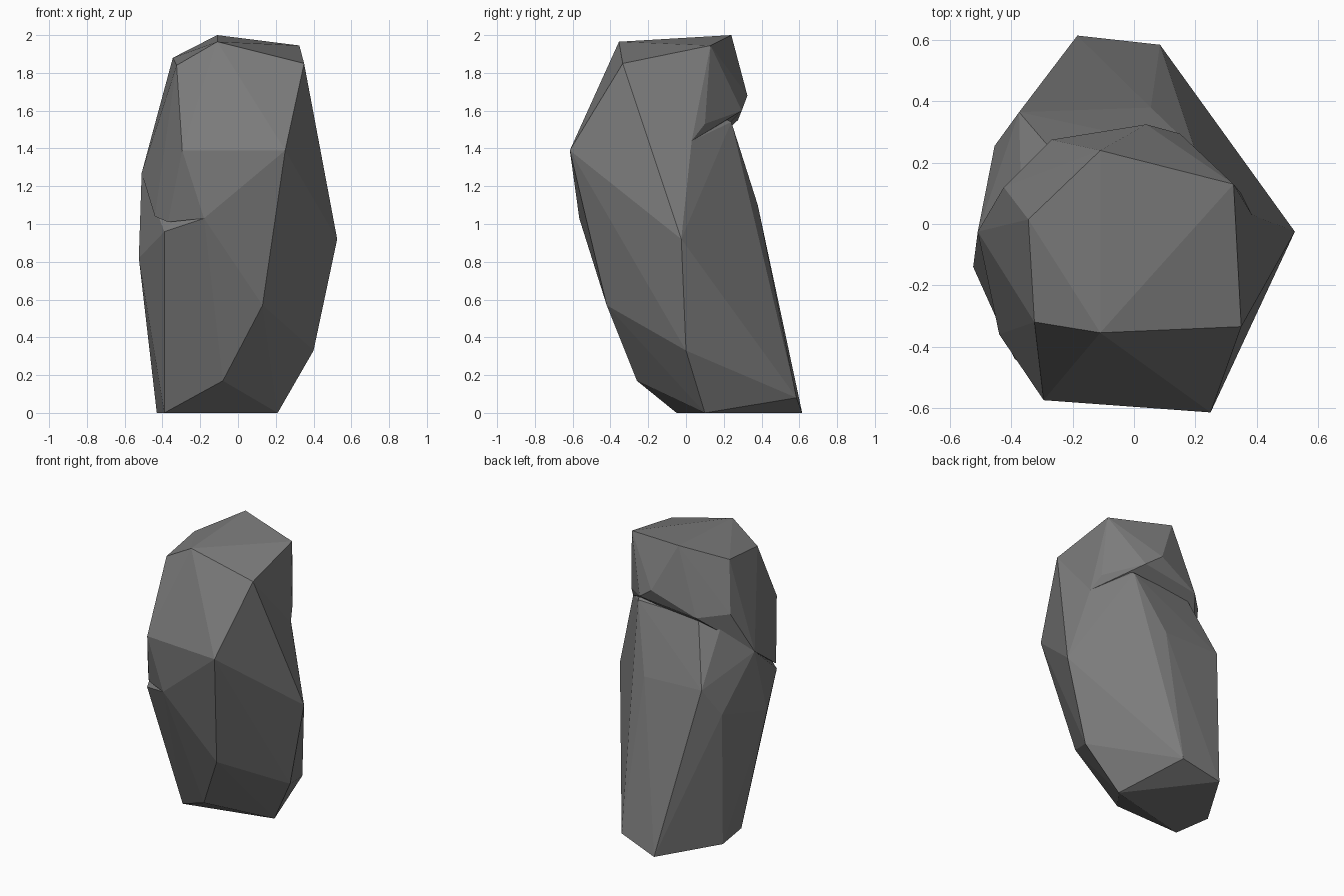
import bpy
import bmesh
from mathutils import Vector

default_cube = bpy.data.objects.get("Cube")
if default_cube is not None:
    bpy.data.objects.remove(default_cube, do_unlink=True)


def flat_material(name, value):
    """Plain grey material, the same in the viewport and in a render."""
    material = bpy.data.materials.new(name)
    material.use_nodes = True
    colour = (value, value, value, 1)
    material.diffuse_color = colour
    shader = material.node_tree.nodes["Principled BSDF"]
    shader.inputs["Base Color"].default_value = colour
    shader.inputs["Roughness"].default_value = 0.9
    return material


def faceted_block(name, corners, material):
    """Chisel a convex block from its corner points, given in hundredths."""
    bm = bmesh.new()
    for corner in corners:
        bm.verts.new(Vector(corner) / 100)
    hull = bmesh.ops.convex_hull(bm, input=bm.verts[:])
    unused = set(hull["geom_interior"]) | set(hull["geom_unused"])
    spare = [item for item in unused if isinstance(item, bmesh.types.BMVert)]
    bmesh.ops.delete(bm, geom=spare, context="VERTS")
    bmesh.ops.recalc_face_normals(bm, faces=bm.faces[:])
    mesh = bpy.data.meshes.new(name)
    bm.to_mesh(mesh)
    bm.free()
    mesh.materials.append(material)
    block = bpy.data.objects.new(name, mesh)
    bpy.context.collection.objects.link(block)
    return block


stone_grey = flat_material("stone grey", 0.2)

# Corners where the upper and lower blocks meet
seam = [(35, -33.5, 185), (25, -61.5, 139), (-18, -56.5, 103),
        (-51, -2.5, 127), (38.5, 3, 144)]

# Upper block: top facets, front brow, rear overhang, front left lip
crown = [(-11, 24, 200), (-11, -35.5, 196.5), (32.5, 13, 194.5),
         (-34.5, 1.5, 188), (-32.5, -32, 184)]
brow = [(-29.5, -57.5, 139)]
overhang = [(4, 32.5, 168), (15, 29.5, 160), (-27, 27.5, 155),
            (-42.5, 12, 156), (35, 10, 153)]
lip = [(-44, -36, 104), (-37, -45, 101)]
faceted_block("upper_rock", seam + crown + brow + overhang + lip, stone_grey)

# Lower block: tucked rim, widest girdle, tapering flank, flat foot
rim = [(20, 24, 154), (-25, 22, 152), (-37, 15, 146)]
girdle = [(52.5, -2.5, 92), (5.5, 38, 110), (-37.5, 36.5, 111),
          (-45.5, 25.5, 92), (-52.5, -14, 82), (-39, -44, 96)]
flank = [(13, -42, 57), (-8, -26, 17), (40, 0, 33), (8.5, 58.5, 8)]
foot = [(21, 10, 0), (-39, -5, 0), (-43, 21, 0), (-18.5, 61.5, 0)]
faceted_block("lower_rock", seam + rim + girdle + flank + foot, stone_grey)
